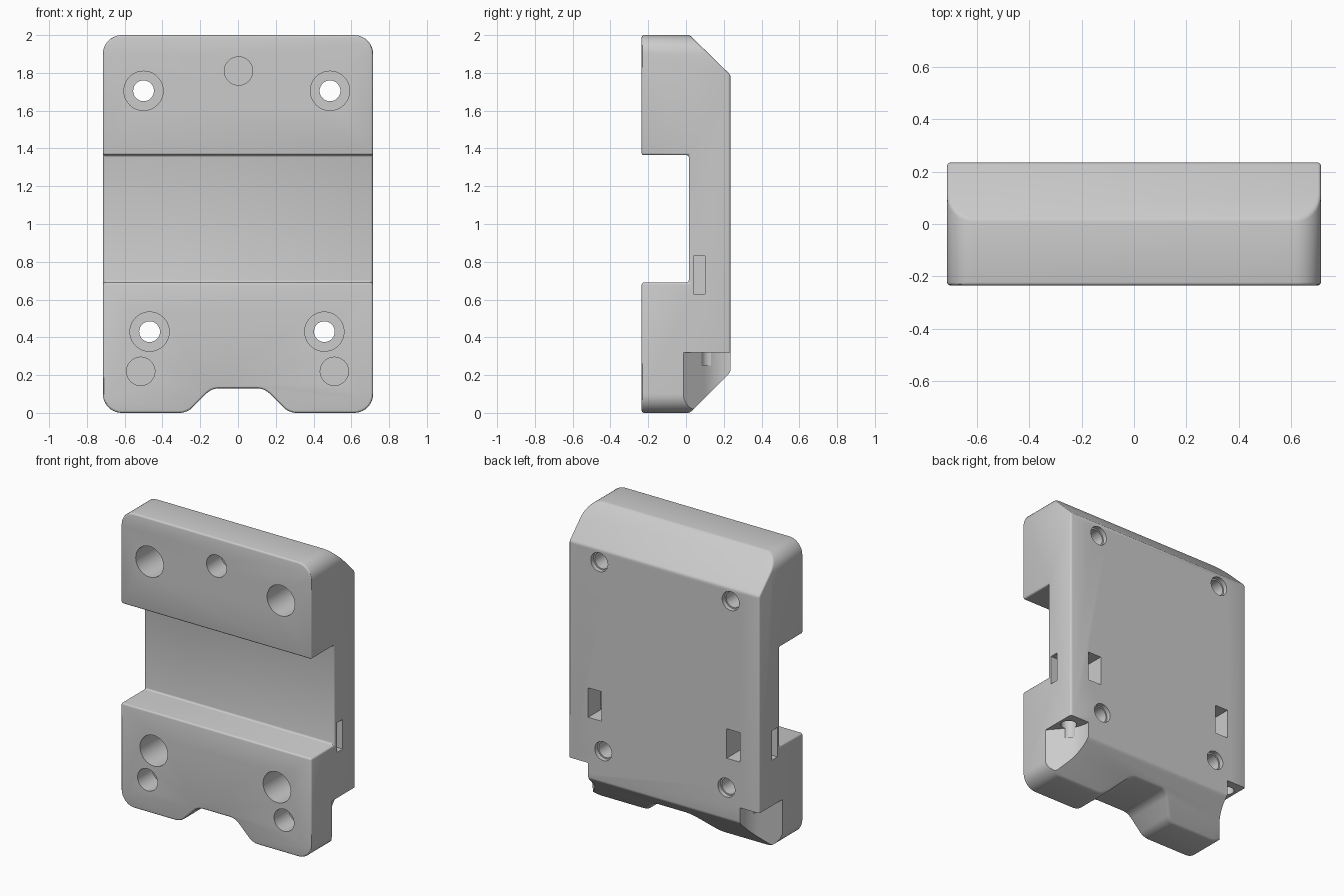
import bpy, bmesh, math
from mathutils import Vector

if "Cube" in bpy.data.objects:
    bpy.data.objects.remove(bpy.data.objects["Cube"])

HALF_W, FRONT, BACK = 0.715, -0.235, 0.235


def rounded(points, steps=10):
    """Polygon whose corners (a, b, radius) become tangent arcs."""
    out = []
    for i, (a, b, r) in enumerate(points):
        p = Vector((a, b))
        u = (Vector(points[i - 1][:2]) - p).normalized()
        v = (Vector(points[(i + 1) % len(points)][:2]) - p).normalized()
        if r == 0:
            out.append(p)
            continue
        half = u.angle(v) / 2
        center = p + (u + v).normalized() * (r / math.sin(half))
        start = p + u * (r / math.tan(half)) - center
        end = p + v * (r / math.tan(half)) - center
        turn = start.angle_signed(end)
        for k in range(steps + 1):
            t = -turn * k / steps
            c, s = math.cos(t), math.sin(t)
            out.append(center + Vector((start.x * c - start.y * s,
                                        start.x * s + start.y * c)))
    return out


def prism(name, outline, axis, low, high):
    """Extrude a 2D outline along the named axis."""
    place = {"x": lambda p, d: (d, p[0], p[1]),
             "y": lambda p, d: (p[0], d, p[1]),
             "z": lambda p, d: (p[0], p[1], d)}[axis]
    bm = bmesh.new()
    face = bm.faces.new([bm.verts.new(place(p, low)) for p in outline])
    ext = bmesh.ops.extrude_face_region(bm, geom=[face])
    shift = Vector(place((0, 0), high - low))
    bmesh.ops.translate(bm, vec=shift, verts=[
        g for g in ext["geom"] if isinstance(g, bmesh.types.BMVert)])
    bmesh.ops.recalc_face_normals(bm, faces=bm.faces)
    mesh = bpy.data.meshes.new(name)
    bm.to_mesh(mesh)
    bm.free()
    obj = bpy.data.objects.new(name, mesh)
    bpy.context.collection.objects.link(obj)
    return obj


def circle(a, b, r, n=40):
    return [(a + r * math.cos(2 * math.pi * i / n),
             b + r * math.sin(2 * math.pi * i / n)) for i in range(n)]


def box(a0, a1, b0, b1):
    return [(a0, b0), (a1, b0), (a1, b1), (a0, b1)]


def apply_modifier(obj, mod):
    bpy.context.view_layer.objects.active = obj
    bpy.ops.object.modifier_apply(modifier=mod.name)


def combine(obj, tool, operation="DIFFERENCE"):
    tool.hide_render = True
    mod = obj.modifiers.new("combine", "BOOLEAN")
    mod.operation, mod.solver, mod.object = operation, "EXACT", tool
    apply_modifier(obj, mod)
    bpy.data.objects.remove(tool)


# Body: side profile with rail groove and sloped back ends
side = [(FRONT, 0), (0.02, 0), (BACK, 0.215), (BACK, 1.79), (0.02, 2),
        (FRONT, 2), (FRONT, 1.365), (0.015, 1.365), (0.015, 0.69), (FRONT, 0.69)]
body = prism("mounting_block", side, "x", -HALF_W, HALF_W)

# Front outline: rounded corners and bottom notch
front = [(HALF_W, 0, 0.1), (HALF_W, 2, 0.1), (-HALF_W, 2, 0.1), (-HALF_W, 0, 0.1),
         (-0.27, 0, 0.1), (-0.14, 0.13, 0.1), (0.14, 0.13, 0.1), (0.27, 0, 0.1)]
combine(body, prism("outline", rounded(front), "y", -0.5, 0.5), "INTERSECT")

# Softened edges
bevel = body.modifiers.new("soft_edges", "BEVEL")
bevel.width, bevel.segments = 0.012, 3
bevel.limit_method, bevel.angle_limit = "ANGLE", math.radians(30)
apply_modifier(body, bevel)

# Counterbored screw holes, flared at the back
for x, z in ((-0.5, 1.705), (0.487, 1.705), (-0.468, 0.43), (0.457, 0.43)):
    combine(body, prism("bore", circle(x, z, 0.104), "y", -0.5, 0.06))
    combine(body, prism("through", circle(x, z, 0.055), "y", -0.5, 0.5))
    combine(body, prism("rear_recess", circle(x, z, 0.064), "y", 0.205, 0.5))

# Blind round pockets in the front
for x, z in ((0.003, 1.81), (-0.515, 0.22), (0.51, 0.22)):
    combine(body, prism("blind_hole", circle(x, z, 0.075), "y", -0.5, -0.08))

# Both sides: strap channel, lower corner relief and its upright hole
relief = [(0.9, -0.23, 0), (0.9, 0.4, 0), (0.57, 0.4, 0), (0.57, 0.155, 0.2)]
for s in (-1, 1):
    def mirrored(outline):
        return [(s * p[0], p[1]) for p in outline]
    combine(body, prism("strap_back", mirrored(box(0.47, 0.57, 0.04, 0.4)), "z", 0.63, 0.83))
    combine(body, prism("strap_side", mirrored(box(0.52, 0.9, 0.04, 0.1)), "z", 0.63, 0.83))
    combine(body, prism("corner_relief", mirrored(rounded(relief)), "z", -0.2, 0.32))
    combine(body, prism("corner_hole", mirrored(circle(0.645, 0.13, 0.05)), "z", 0.25, 0.5))

# One grey finish
grey = bpy.data.materials.new("plain_grey")
grey.use_nodes = True
color = (0.6, 0.6, 0.6, 1)
grey.diffuse_color = color
grey.node_tree.nodes["Principled BSDF"].inputs["Base Color"].default_value = color
body.data.materials.clear()
body.data.materials.append(grey)
for poly in body.data.polygons:
    poly.material_index = 0

bpy.ops.object.select_all(action="DESELECT")
body.select_set(True)
bpy.context.view_layer.objects.active = body
bpy.ops.object.shade_smooth_by_angle(angle=math.radians(30))
